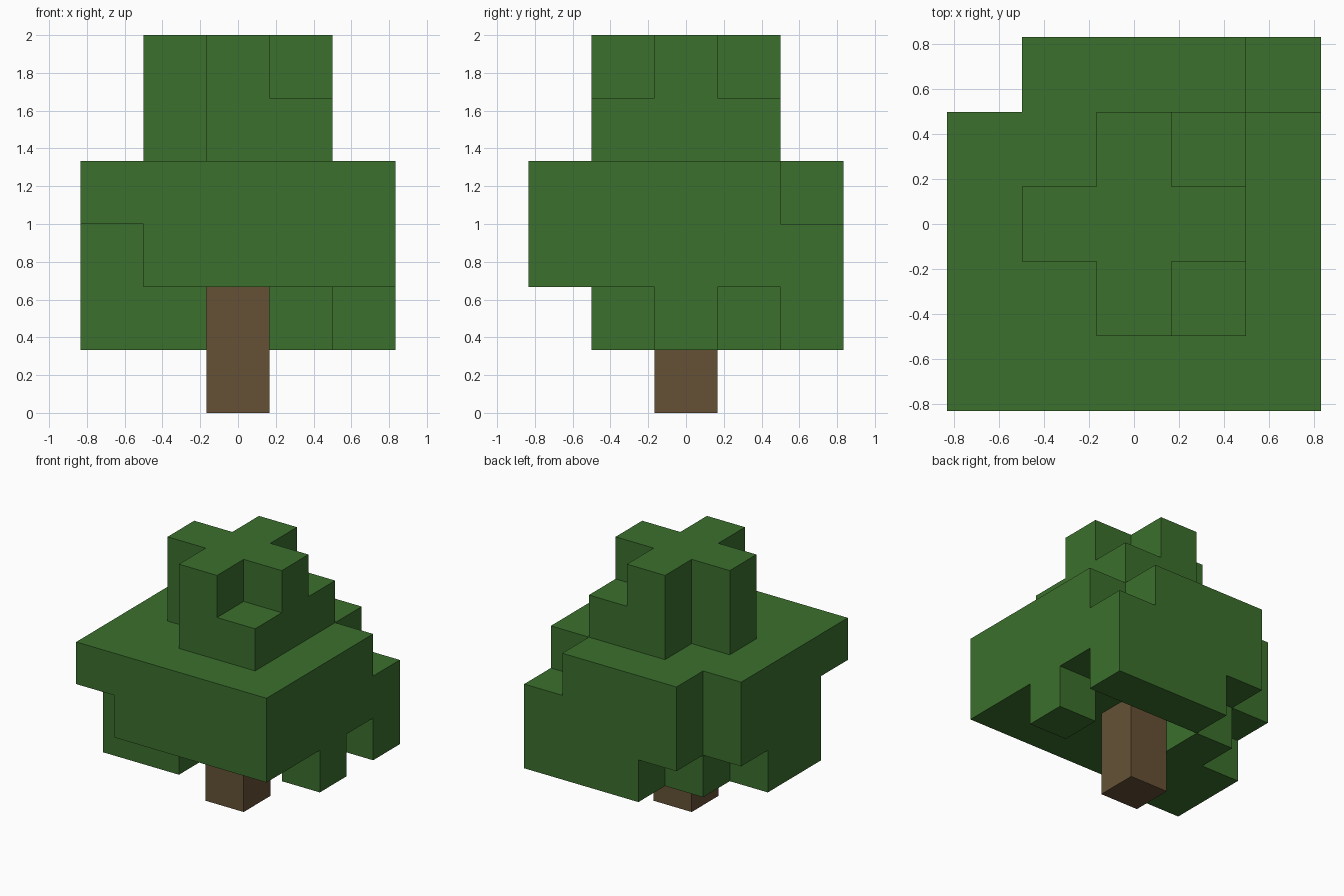
import bpy
import bmesh
from mathutils import Vector

U = 1 / 3  # edge length of one block

if "Cube" in bpy.data.objects:
    bpy.data.objects.remove(bpy.data.objects["Cube"], do_unlink=True)


def make_material(name, rgb):
    mat = bpy.data.materials.new(name)
    mat.use_nodes = True
    mat.diffuse_color = (*rgb, 1)
    mat.node_tree.nodes["Principled BSDF"].inputs["Base Color"].default_value = (*rgb, 1)
    return mat


def add_object(name, bm, mat):
    mesh = bpy.data.meshes.new(name)
    bm.to_mesh(mesh)
    bm.free()
    mesh.materials.append(mat)
    obj = bpy.data.objects.new(name, mesh)
    bpy.context.collection.objects.link(obj)
    return obj


leaf_green = make_material("leaf green", (0.044, 0.162, 0.026))
bark_brown = make_material("bark brown", (0.13, 0.083, 0.036))

# Trunk: one square post, two blocks tall
bm = bmesh.new()
bmesh.ops.create_cube(bm, size=U)
bmesh.ops.scale(bm, vec=(1, 1, 2), verts=bm.verts)
bmesh.ops.translate(bm, vec=(0, 0, U), verts=bm.verts)
add_object("trunk", bm, bark_brown)

# Foliage block plans from the lowest layer up; rows run front to back, left to right in x
LAYERS = [
    ["     ", "##   ", "##  #", " #   ", "  ###"],  # hanging blocks
    [" ####", "#####", "#####", "#####", " ####"],  # wide tier
    ["#####", "#####", "#####", "#####", " ### "],
    ["     ", "  ## ", " ### ", "  ## ", "     "],  # crown
    ["     ", "  #  ", " ### ", "  #  ", "     "],
]
cells = {
    (x - 2, y - 2, z + 1)
    for z, layer in enumerate(LAYERS)
    for y, row in enumerate(layer)
    for x, mark in enumerate(row)
    if mark == "#"
}
# The back corner block of the middle tier is one step lower
assert (2, 2, 2) in cells

# Foliage: only the outer sides of the blocks become faces
bm = bmesh.new()
for cell in sorted(cells):
    centre = Vector(cell) + Vector((0, 0, 0.5))
    for axis in range(3):
        for sign in (-1, 1):
            n = Vector((0, 0, 0))
            n[axis] = sign
            if tuple(int(c + d) for c, d in zip(cell, n)) in cells:
                continue
            a = Vector((0, 0, 0))
            a[(axis + 1) % 3] = 1
            b = n.cross(a)
            corners = [(-1, -1), (1, -1), (1, 1), (-1, 1)]
            bm.faces.new([
                bm.verts.new((centre + (n + a * s + b * t) / 2) * U)
                for s, t in corners
            ])
bmesh.ops.remove_doubles(bm, verts=bm.verts, dist=0.001)
add_object("foliage", bm, leaf_green)
